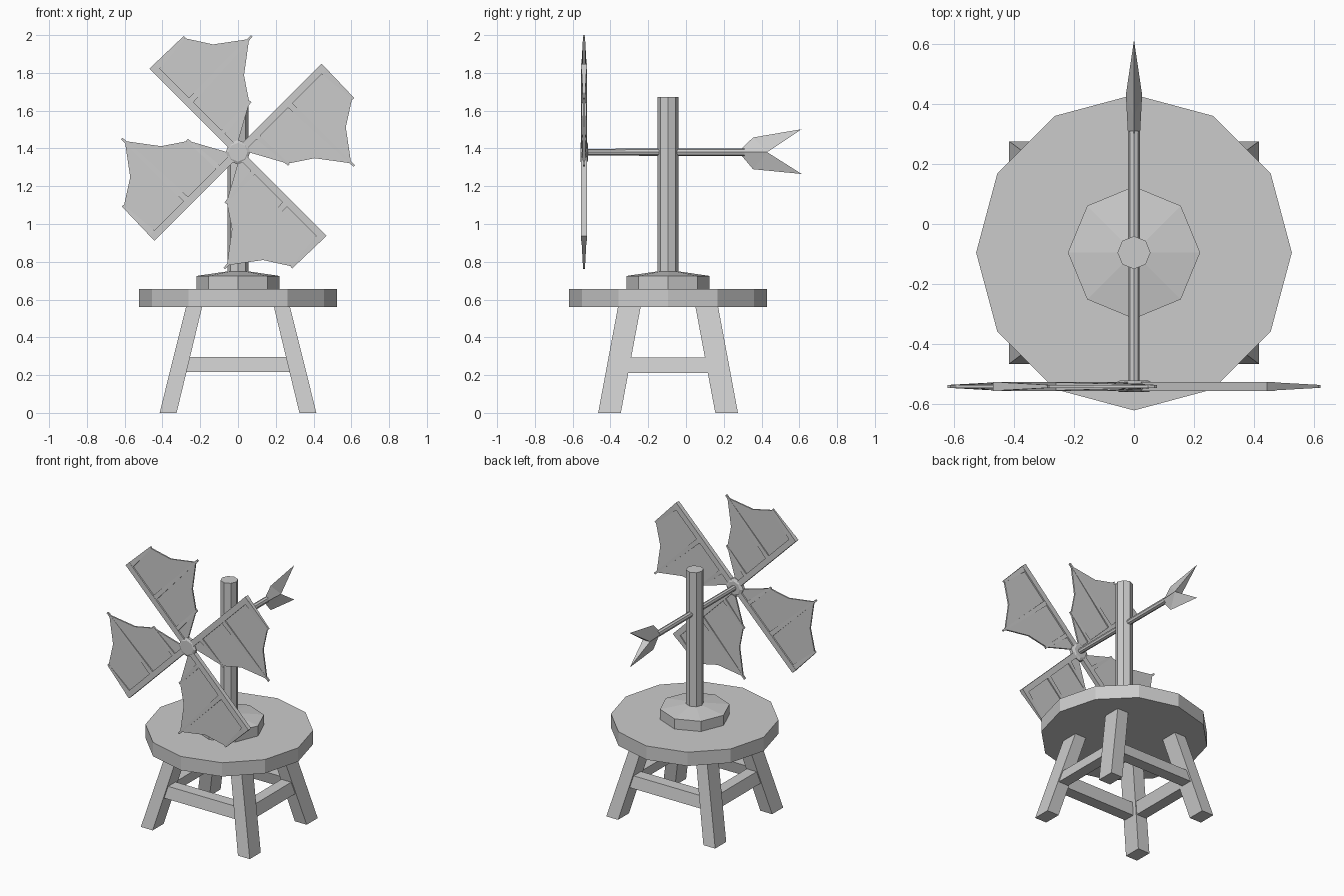
import bpy, bmesh, math
from mathutils import Vector

if "Cube" in bpy.data.objects:
    bpy.data.objects.remove(bpy.data.objects["Cube"])

CY = -0.095              # y of the stand's axis
HUB = (0, -0.54, 1.38)   # centre of the sails


def make(name, verts, faces):
    me = bpy.data.meshes.new(name)
    bm = bmesh.new()
    vs = [bm.verts.new(v) for v in verts]
    for f in faces:
        bm.faces.new([vs[i] for i in f])
    bmesh.ops.recalc_face_normals(bm, faces=bm.faces)
    bm.to_mesh(me)
    bm.free()
    ob = bpy.data.objects.new(name, me)
    bpy.context.collection.objects.link(ob)
    return ob


def loft(name, rings):
    """Skin equal-length rings of points and cap both ends."""
    n = len(rings[0])
    verts = [p for r in rings for p in r]
    faces = [[k * n + i, k * n + (i + 1) % n, (k + 1) * n + (i + 1) % n, (k + 1) * n + i]
             for k in range(len(rings) - 1) for i in range(n)]
    faces += [list(range(n)), [len(verts) - n + i for i in range(n)]]
    return make(name, verts, faces)


def lathe(name, profile, sides, place):
    """Rings of (radius, height) placed by a function of the two circle coordinates."""
    ang = [2 * math.pi * i / sides for i in range(sides)]
    return loft(name, [[place(r * math.cos(a), r * math.sin(a), h) for a in ang]
                       for r, h in profile])


def rect(x0, x1, y0, y1, z):
    return [(x0, y0, z), (x1, y0, z), (x1, y1, z), (x0, y1, z)]


upright = lambda a, b, h: (a, CY + b, h)
lengthwise = lambda a, b, h: (a, h, HUB[2] + b)

# Table top, collar and mast
lathe("table_top", [(0.525, 0.56), (0.525, 0.655)], 12, upright)
lathe("mast_collar", [(0.22, 0.65), (0.22, 0.725), (0.05, 0.75)], 8, upright)
lathe("mast", [(0.055, 0.70), (0.055, 1.672)], 8, upright)

# Splayed legs
for sx in (-1, 1):
    for sy in (-1, 1):
        low = rect(sx * 0.325, sx * 0.415, CY + sy * 0.25, CY + sy * 0.37, 0)
        top = rect(sx * 0.19, sx * 0.275, CY + sy * 0.145, CY + sy * 0.265, 0.562)
        loft("leg", [low, top])

# Stretchers between the legs, leaning with them
for s in (-1, 1):
    loft("cross_stretcher", [
        rect(-0.305, 0.305, CY + s * (0.23 + d), CY + s * (0.31 + d), z)
        for z, d in ((0.216, 0.008), (0.296, -0.008))])
    loft("side_stretcher", [
        rect(s * (0.27 + d), s * (0.345 + d), CY - 0.265, CY + 0.265, z)
        for z, d in ((0.212, 0.01), (0.292, -0.01))])

# Axle and hub
lathe("axle", [(0.018, -0.535), (0.02, 0.31)], 8, lengthwise)
lathe("hub", [(0.05, -0.558), (0.065, -0.55), (0.065, -0.53), (0.045, -0.52)], 8, lengthwise)

# Forked arrow tail with a diamond section
z = HUB[2]
tail = [(0, 0.296, z + 0.02), (0, 0.296, z - 0.02), (0.02, 0.296, z), (-0.02, 0.296, z),
        (0, 0.355, z + 0.078), (0, 0.355, z - 0.09), (0.027, 0.43, z), (-0.027, 0.43, z),
        (0, 0.612, z + 0.122), (0, 0.612, z - 0.115)]
make("arrow_tail", tail, [
    (0, 2, 1, 3),
    (0, 4, 6, 2), (0, 4, 7, 3), (1, 5, 6, 2), (1, 5, 7, 3),
    (4, 8, 6), (4, 8, 7), (5, 9, 6), (5, 9, 7), (8, 6, 7), (9, 6, 7)])

# Bat-wing sails: u runs along the spar, v along the ribs
SAIL = [(0.04, 0.0), (0.63, 0.0), (0.63, 0.225), (0.497, 0.31), (0.382, 0.465),
        (0.265, 0.31), (0.143, 0.228), (0.04, 0.04)]
RIBS = [(0.13, 0.143, 0.238, 0.015), (0.37, 0.384, 0.486, 0.017), (0.624, 0.632, 0.232, 0.02)]

for k in range(4):
    a = math.radians(135 - 90 * k)
    du = Vector((math.cos(a), 0, math.sin(a)))
    dv = Vector((math.sin(a), 0, -math.cos(a)))

    def at(u, v, y):
        return Vector(HUB) + du * u + dv * v + Vector((0, y, 0))

    loft("sail_cloth", [[at(u, v, y) for u, v in SAIL] for y in (-0.005, 0.005)])
    loft("sail_spar", [[at(u, v, y) for u, v in
                        ((0.03, -0.018), (0.644, -0.018), (0.644, 0.02), (0.03, 0.02))]
                       for y in (-0.015, 0.015)])
    # Ribs taper to a point at the sail tips
    for u0, u1, length, w in RIBS:
        loft("sail_rib", [
            [at(u + i * hw, v, j * t) for i, j in ((-1, -1), (1, -1), (1, 1), (-1, 1))]
            for u, v, hw, t in ((u0, 0.0, w, 0.014), (u1, length, 0.006, 0.005))])
